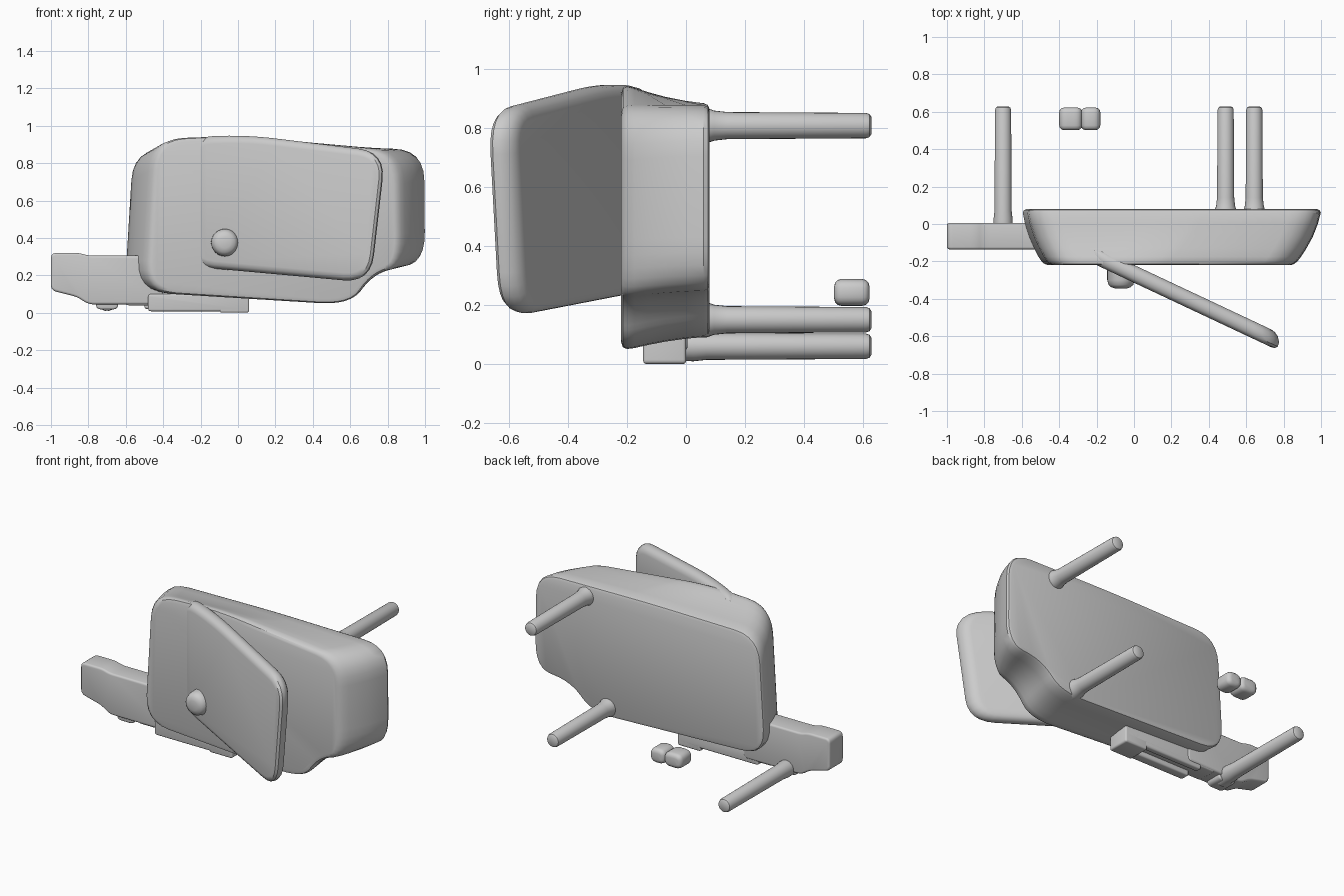
import bpy, bmesh, math
from mathutils import Vector

if "Cube" in bpy.data.objects:
    bpy.data.objects.remove(bpy.data.objects["Cube"])


def outline(corners, radius, steps=6):
    """Round the corners of an x-z polygon."""
    pts = []
    n = len(corners)
    for i in range(n):
        a, b, c = (Vector(corners[(i + k) % n]) for k in (-1, 0, 1))
        ra = min(radius, (a - b).length * 0.45)
        rc = min(radius, (c - b).length * 0.45)
        p, q = b + (a - b).normalized() * ra, b + (c - b).normalized() * rc
        for s in range(steps + 1):
            t = s / steps
            pts.append(p * (1 - t) ** 2 + b * 2 * t * (1 - t) + q * t * t)
    return pts


def inset(pts, d):
    """Offset a counter-clockwise outline inwards."""
    res = []
    n = len(pts)
    for i in range(n):
        t = (pts[(i + 1) % n] - pts[i - 1]).normalized()
        res.append(pts[i] + Vector((-t.y, t.x)) * d)
    return res


def loft(name, sections, shear=0.0):
    """Skin (y, outline) sections, with optional y shear along x."""
    bm = bmesh.new()
    rings = [[bm.verts.new((p.x, y + shear * p.x, p.y)) for p in pts] for y, pts in sections]
    n = len(rings[0])
    for r, s in zip(rings, rings[1:]):
        for i in range(n):
            j = (i + 1) % n
            bm.faces.new((r[i], r[j], s[j], s[i]))
    bm.faces.new(rings[0])
    bm.faces.new(rings[-1])
    bmesh.ops.recalc_face_normals(bm, faces=bm.faces)
    me = bpy.data.meshes.new(name)
    bm.to_mesh(me)
    bm.free()
    ob = bpy.data.objects.new(name, me)
    bpy.context.collection.objects.link(ob)
    bpy.ops.object.select_all(action='DESELECT')
    ob.select_set(True)
    bpy.context.view_layer.objects.active = ob
    bpy.ops.object.shade_smooth_by_angle(angle=math.radians(35))
    return ob


def slab(name, corners, y0, y1, radius, edge, shear=0.0):
    """Rounded-outline plate with softened front and back rims."""
    pts = outline(corners, radius)
    prof = [(edge * (1 - math.sin(a)), edge * (1 - math.cos(a)))
            for a in (0, math.pi / 6, math.pi / 3, math.pi / 2)]
    front = [(y0 + dy, inset(pts, di)) for di, dy in prof]
    back = [(y1 - dy, inset(pts, di)) for di, dy in reversed(prof)]
    return loft(name, front + back, shear)


def box(name, x0, x1, y0, y1, z0, z1, radius=0.015, edge=0.01):
    return slab(name, [(x0, z0), (x1, z0), (x1, z1), (x0, z1)], y0, y1, radius, edge)


def rod(name, x, z, stations):
    """Round bar along y from (y, radius) stations."""
    ring = [Vector((math.cos(a), math.sin(a))) for a in
            (2 * math.pi * i / 24 for i in range(24))]
    return loft(name, [(y, [Vector((x, z)) + p * r for p in ring]) for y, r in stations])


# Main body: wide flat back blending to a narrower front
back = outline([(-0.605, 0.13), (0.6, 0.085), (0.75, 0.235), (1.0, 0.26),
                (0.995, 0.875), (0.2, 0.885), (-0.56, 0.875)], 0.17)
front = outline([(-0.5, 0.105), (0.6, 0.035), (0.72, 0.2), (0.87, 0.25),
                 (0.86, 0.86), (0.0, 0.955), (-0.45, 0.935)], 0.17)
secs = []
for y, t, d in [(0.08, 0, 0.02), (0.074, 0, 0.006), (0.06, 0, 0), (0.0, 0.12, 0),
                (-0.07, 0.33, 0), (-0.13, 0.58, 0), (-0.175, 0.8, 0),
                (-0.2, 0.93, 0.003), (-0.214, 1, 0.012), (-0.22, 1, 0.03)]:
    secs.append((y, inset([b.lerp(f, t) for b, f in zip(back, front)], d)))
loft("body", secs)

# Swung-out front flap
slab("front_flap", [(-0.28, 0.25), (0.71, 0.16), (0.79, 0.86), (0.05, 0.95), (-0.28, 0.94)],
     -0.314, -0.219, 0.15, 0.04, shear=-0.47)

# Knob on the flap
rod("knob", -0.07, 0.375, [(-0.2, 0.075), (-0.3, 0.073), (-0.325, 0.066), (-0.338, 0.052),
                           (-0.345, 0.03)])

# Side bracket and its lower rail
slab("side_bracket", [(-1.0, 0.12), (-0.86, 0.085), (-0.8, 0.045), (-0.4, 0.045),
                      (-0.4, 0.305), (-0.8, 0.305), (-0.85, 0.32), (-1.0, 0.32)],
     -0.135, 0.005, 0.03, 0.012)
box("rail_plate", -0.6, 0.05, -0.13, 0.0, 0.04, 0.15)
box("rail_front_strip", -0.48, 0.05, -0.145, -0.085, 0.008, 0.1)
box("rail_back_strip", -0.5, 0.05, -0.04, 0.0, 0.02, 0.1)
box("rail_end_pad", -0.1, 0.06, -0.145, 0.0, 0.0, 0.12)
box("bracket_foot", -0.76, -0.64, -0.12, -0.01, 0.018, 0.1, 0.03)

# Pegs behind the body, flared at the root
for name, x, z, y in [("upper_peg", 0.643, 0.808, 0.07), ("lower_peg", 0.49, 0.15, 0.07),
                      ("bracket_peg", -0.7, 0.06, 0.0)]:
    r0 = 0.06 if z > 0.1 else 0.05
    rod(name, x, z, [(y - 0.06, r0), (y, r0), (y + 0.025, 0.051), (y + 0.07, 0.046),
                     (0.61, 0.043), (0.622, 0.039), (0.628, 0.03)])

# Small loose double nub
for name, x0, x1 in [("nub_left", -0.4, -0.277), ("nub_right", -0.283, -0.18)]:
    box(name, x0, x1, 0.502, 0.622, 0.197, 0.288, 0.045, 0.025)
